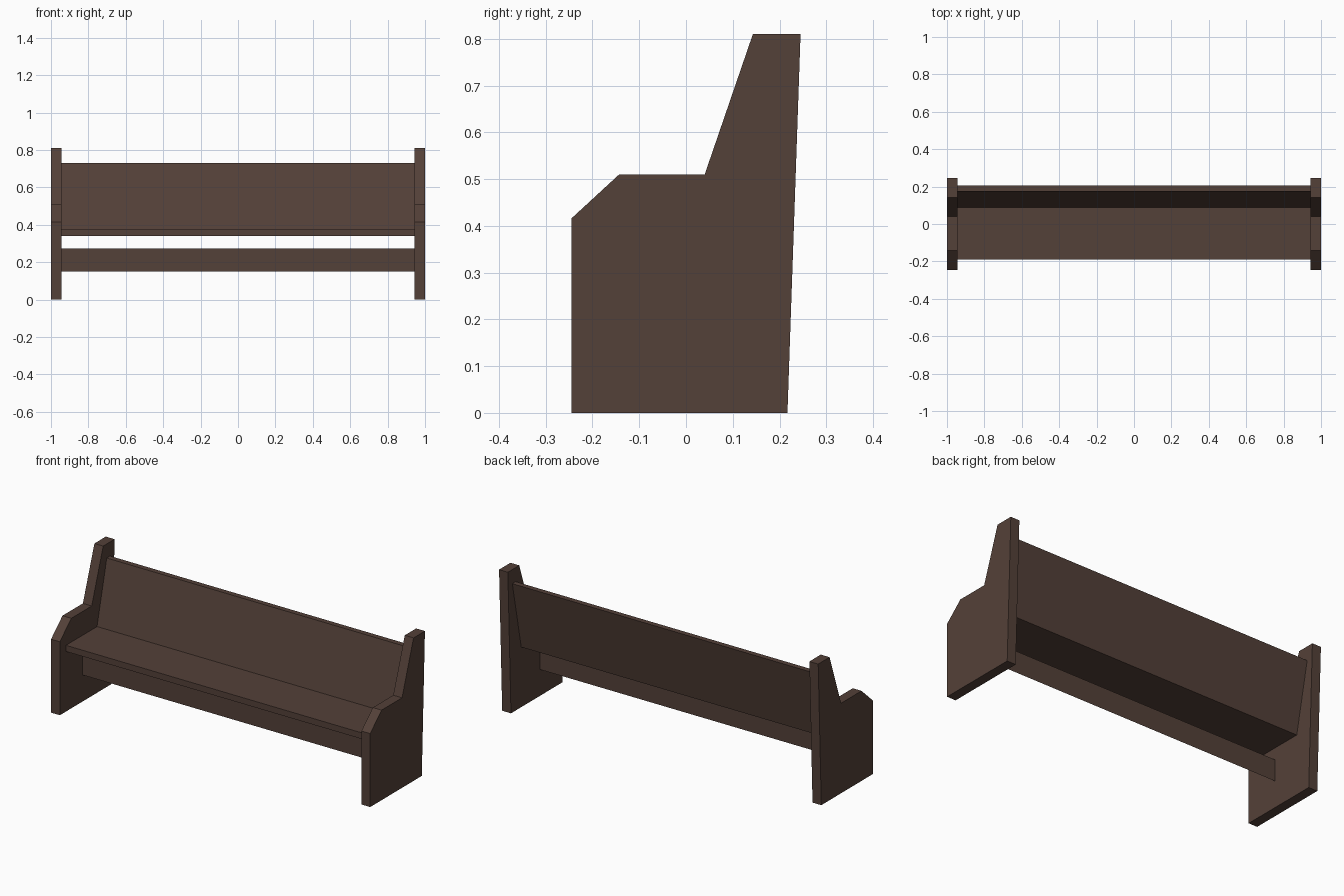
import bpy, bmesh

if "Cube" in bpy.data.objects:
    bpy.data.objects.remove(bpy.data.objects["Cube"])

wood = bpy.data.materials.new("dark_brown_wood")
wood.diffuse_color = (0.088, 0.052, 0.040, 1)
wood.use_nodes = True
wood.node_tree.nodes["Principled BSDF"].inputs["Base Color"].default_value = wood.diffuse_color


def finish(name, bm):
    mesh = bpy.data.meshes.new(name)
    bm.to_mesh(mesh)
    bm.free()
    mesh.materials.append(wood)
    obj = bpy.data.objects.new(name, mesh)
    bpy.context.collection.objects.link(obj)
    return obj


def extrude_profile(name, profile, x0, x1):
    """Solid made from a (y, z) outline swept along x."""
    bm = bmesh.new()
    face = bm.faces.new([bm.verts.new((x0, y, z)) for y, z in profile])
    result = bmesh.ops.extrude_face_region(bm, geom=[face], use_keep_orig=True)
    verts = [v for v in result["geom"] if isinstance(v, bmesh.types.BMVert)]
    bmesh.ops.translate(bm, verts=verts, vec=(x1 - x0, 0, 0))
    bmesh.ops.recalc_face_normals(bm, faces=bm.faces)
    return finish(name, bm)


INNER = 0.945

# Two end panels with stepped armrest outline
end_profile = [(-0.245, 0), (0.217, 0), (0.245, 0.81), (0.143, 0.81),
               (0.04, 0.51), (-0.143, 0.51), (-0.245, 0.416)]
extrude_profile("left_end_panel", end_profile, -1, -INNER)
extrude_profile("right_end_panel", end_profile, INNER, 1)

# Seat and leaning backrest share one L-shaped section
seat_profile = [(-0.19, 0.34), (0.125, 0.34), (0.205, 0.73),
                (0.175, 0.73), (0.088, 0.375), (-0.19, 0.375)]
extrude_profile("seat_and_backrest", seat_profile, -INNER, INNER)

# Thin stretcher board under the seat
bm = bmesh.new()
bm.faces.new([bm.verts.new((x, -0.041, z)) for x, z in
              ((-INNER, 0.15), (INNER, 0.15), (INNER, 0.272), (-INNER, 0.272))])
finish("stretcher_board", bm)
